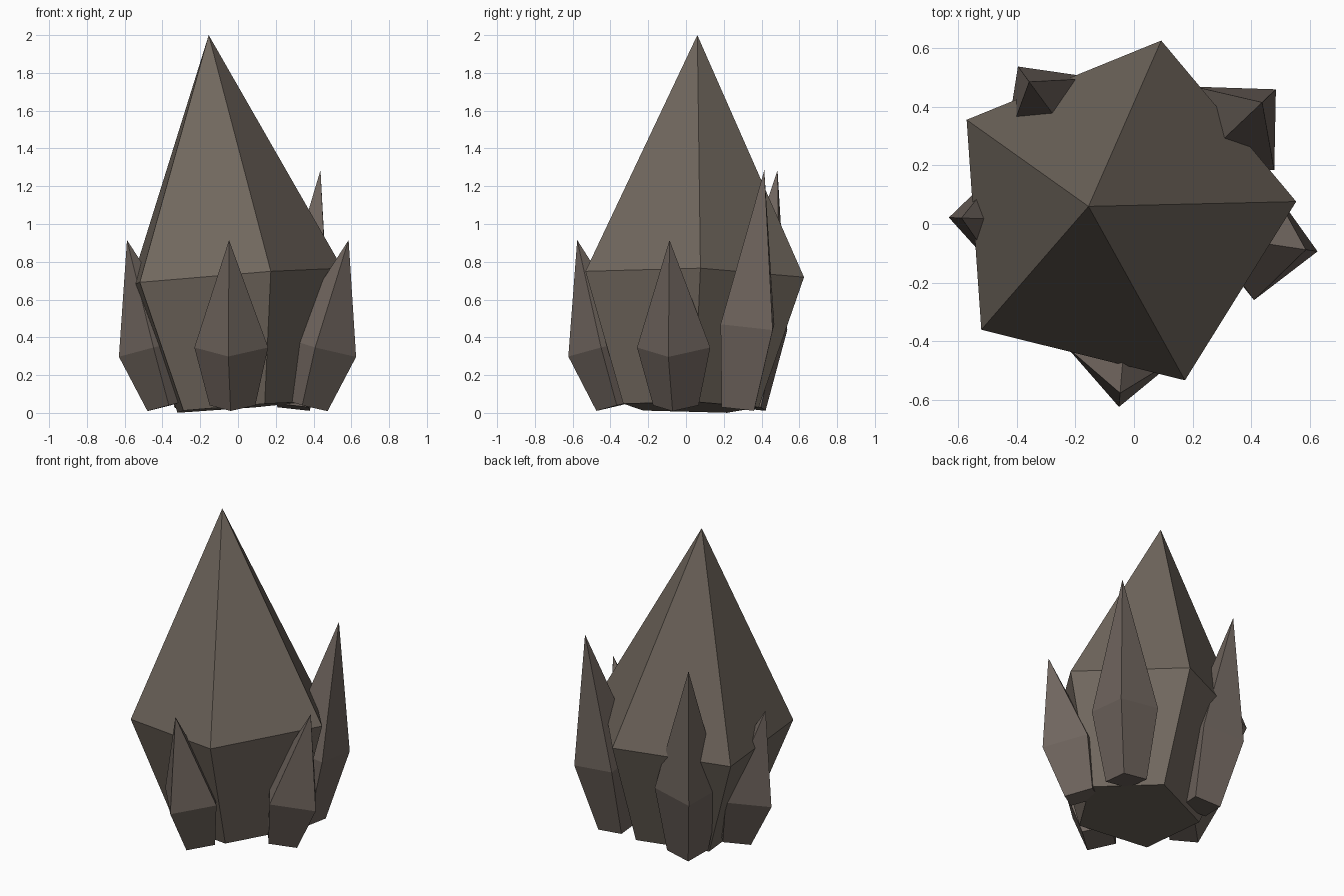
import bpy, bmesh, math
from mathutils import Vector

if "Cube" in bpy.data.objects:
    bpy.data.objects.remove(bpy.data.objects["Cube"])


def material(name, rgb):
    m = bpy.data.materials.new(name)
    m.diffuse_color = (*rgb, 1)
    m.use_nodes = True
    m.node_tree.nodes["Principled BSDF"].inputs["Base Color"].default_value = m.diffuse_color
    return m


ROCK = material("warm grey stone", (0.165, 0.137, 0.112))
SHARD = material("brown grey stone", (0.160, 0.130, 0.112))
MID, TAPER = 0.35, 0.62  # height of the widest ring, base width against it


def crystal(name, base, tip, radius, sides, angle, mat):
    """Pointed crystal along base-tip: flat base, wide ring, sharp tip."""
    base, tip = Vector(base), Vector(tip)
    axis = (tip - base).normalized()
    u = Vector((math.cos(angle), math.sin(angle), 0))
    u = (u - axis * u.dot(axis)).normalized()
    v = axis.cross(u)
    bm = bmesh.new()

    def ring(centre, r):
        turns = [2 * math.pi * i / sides for i in range(sides)]
        return [bm.verts.new(centre + r * (u * math.cos(t) + v * math.sin(t))) for t in turns]

    low = ring(base, radius * TAPER)
    wide = ring(base.lerp(tip, MID), radius)
    top = bm.verts.new(tip)
    bm.faces.new(low[::-1])
    for i in range(sides):
        j = (i + 1) % sides
        bm.faces.new((low[i], low[j], wide[j], wide[i]))
        bm.faces.new((wide[i], wide[j], top))
    mesh = bpy.data.meshes.new(name)
    bm.to_mesh(mesh)
    bm.free()
    mesh.materials.append(mat)
    bpy.context.collection.objects.link(bpy.data.objects.new(name, mesh))


# Large leaning five-sided crystal
crystal("main_crystal", (0.0, 0.018, 0.03), (-0.155, 0.06, 2.0), 0.61, 5, math.radians(4.5 + 3.5 - 4), ROCK)

# Small four-sided shards around it, leaning outwards:
# direction in degrees, base distance, tip distance, tip height
shards = [
    (178, 0.362, 0.588, 0.915),
    (-94.7, 0.358, 0.578, 0.915),
    (-8.5, 0.362, 0.592, 0.915),
    (43.5, 0.403, 0.602, 1.285),
    (126.4, 0.403, 0.602, 1.285),
]
for n, (deg, inner, outer, height) in enumerate(shards, 1):
    a = math.radians(deg)
    c, s = math.cos(a), math.sin(a)
    z = 0.04 if height < 1 else 0.03
    crystal(f"shard_{n}", (inner * c, inner * s, z), (outer * c, outer * s, height), 0.196, 4, a, SHARD)
